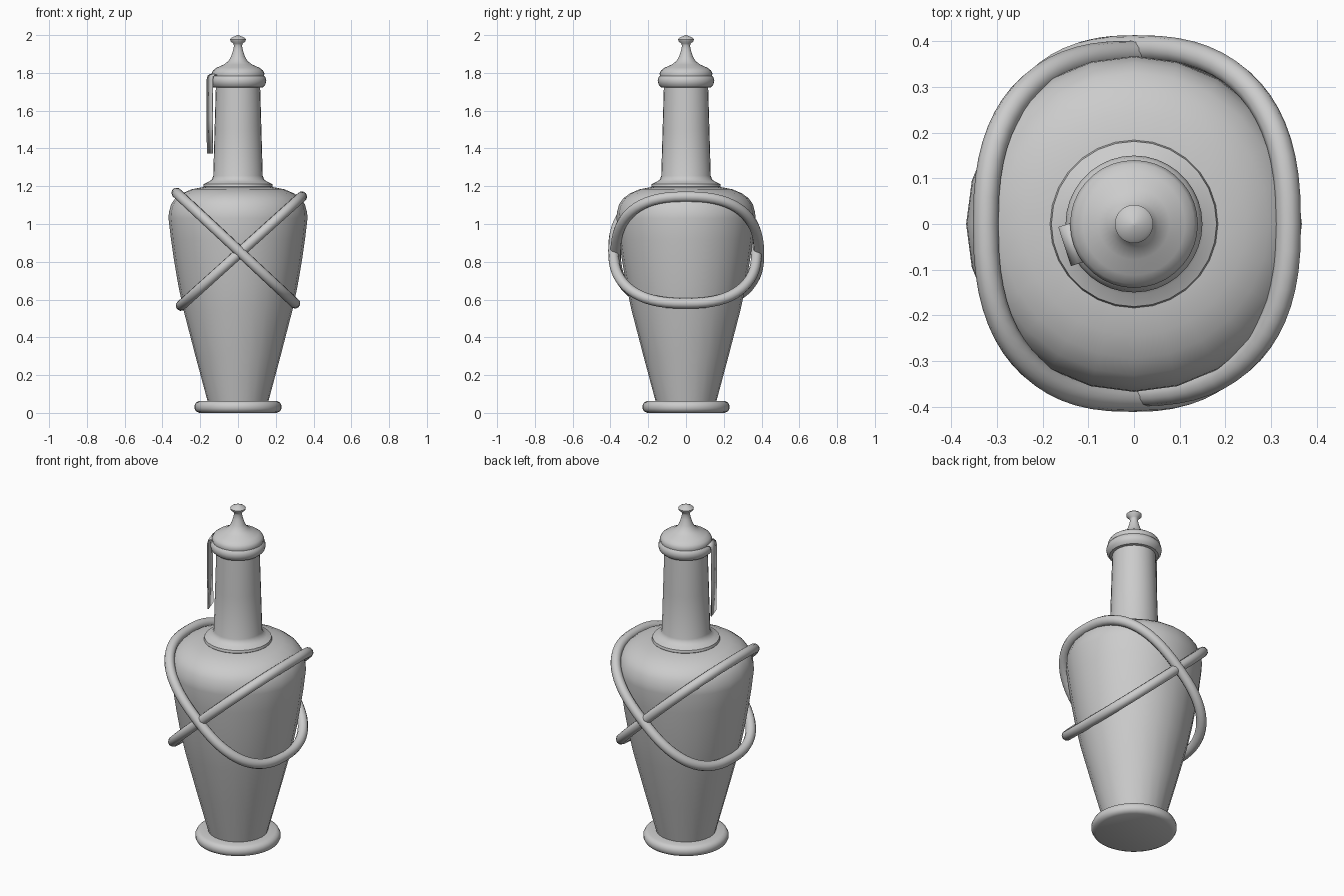
import bpy, bmesh, math
from mathutils import Vector

if "Cube" in bpy.data.objects:
    bpy.data.objects.remove(bpy.data.objects["Cube"])


def finish(obj, angle=40):
    bpy.ops.object.select_all(action='DESELECT')
    obj.select_set(True)
    bpy.context.view_layer.objects.active = obj
    bpy.ops.object.shade_smooth_by_angle(angle=math.radians(angle))


def make(name, bm, angle=40):
    bmesh.ops.recalc_face_normals(bm, faces=bm.faces)
    me = bpy.data.meshes.new(name)
    bm.to_mesh(me)
    bm.free()
    obj = bpy.data.objects.new(name, me)
    bpy.context.collection.objects.link(obj)
    finish(obj, angle)
    return obj


def lathe(name, profile, segs=28):
    """Revolve (radius, z) points round z; open ends are capped."""
    bm = bmesh.new()
    rings = []
    for r, z in profile:
        rings.append([bm.verts.new((r * math.sin(2 * math.pi * i / segs),
                                    r * math.cos(2 * math.pi * i / segs), z))
                      for i in range(segs)])
    for a, b in zip(rings, rings[1:]):
        for i in range(segs):
            j = (i + 1) % segs
            bm.faces.new((a[i], a[j], b[j], b[i]))
    bm.faces.new(rings[0])
    bm.faces.new(rings[-1])
    return make(name, bm)


# Foot disc with rounded rim
lathe("foot", [(0.205, 0.0), (0.222, 0.008), (0.23, 0.022), (0.23, 0.04),
               (0.222, 0.055), (0.205, 0.063), (0.15, 0.063)], 40)

# Tapering body with rounded shoulder
lathe("body", [(0.158, 0.05), (0.225, 0.3), (0.29, 0.55), (0.317, 0.68),
               (0.339, 0.81), (0.355, 0.92), (0.368, 1.03), (0.366, 1.06),
               (0.354, 1.105), (0.331, 1.137), (0.295, 1.163),
               (0.245, 1.184), (0.17, 1.198)], 24)

# Neck with flared collar
lathe("neck", [(0.175, 1.185), (0.184, 1.198), (0.181, 1.212),
               (0.155, 1.224), (0.138, 1.236), (0.131, 1.255),
               (0.124, 1.5), (0.117, 1.735)], 28)

# Lid: rounded rim, dome, spire and knob
lathe("lid", [(0.115, 1.722), (0.132, 1.724), (0.145, 1.738), (0.15, 1.758),
              (0.146, 1.775), (0.138, 1.784), (0.14, 1.798), (0.132, 1.814),
              (0.112, 1.828), (0.078, 1.843), (0.053, 1.86), (0.037, 1.885),
              (0.026, 1.92), (0.021, 1.945), (0.025, 1.955), (0.04, 1.968),
              (0.042, 1.978), (0.034, 1.986), (0.004, 2.0)], 36)


# Two tilted rope loops crossing at front and back
def rope(name, x_high, z_high, x_low, z_low, y_front, y_back, radius=0.028):
    n = 64
    curve = bpy.data.curves.new(name, 'CURVE')
    curve.dimensions = '3D'
    curve.bevel_depth = radius
    curve.bevel_resolution = 3
    sp = curve.splines.new('POLY')
    sp.points.add(n - 1)
    sp.use_cyclic_u = True
    for i, p in enumerate(sp.points):
        t = 2 * math.pi * i / n
        c, s = math.cos(t), math.sin(t)
        u = math.copysign(abs(c) ** 0.8, c)
        v = math.copysign(abs(s) ** 0.8, s)
        x = u * (abs(x_high) if u > 0 else abs(x_low)) * math.copysign(1, x_high)
        y = v * (y_back if v > 0 else y_front)
        z = z_low + (z_high - z_low) * (x - x_low) / (x_high - x_low)
        p.co = (x, y, z, 1)
    tmp = bpy.data.objects.new(name + "_curve", curve)
    bpy.context.collection.objects.link(tmp)
    dg = bpy.context.evaluated_depsgraph_get()
    me = bpy.data.meshes.new_from_object(tmp.evaluated_get(dg))
    obj = bpy.data.objects.new(name, me)
    bpy.context.collection.objects.link(obj)
    bpy.data.objects.remove(tmp)
    finish(obj, 60)


rope("rope_left", -0.325, 1.165, 0.302, 0.58, 0.384, 0.374)
rope("rope_right", 0.338, 1.145, -0.302, 0.568, 0.372, 0.386)

# Thin ribbon draped from the lid
ang = math.radians(198)
out = Vector((math.cos(ang), math.sin(ang), 0))
side = Vector((-math.sin(ang), math.cos(ang), 0))
path = [(0.122, 1.787), (0.142, 1.79), (0.152, 1.784), (0.157, 1.765),
        (0.157, 1.55), (0.156, 1.373)]
bm = bmesh.new()
rows = [[bm.verts.new(out * r + side * w + Vector((0, 0, z)))
         for w in (-0.045, 0.045)] for r, z in path]
for a, b in zip(rows, rows[1:]):
    bm.faces.new((a[0], a[1], b[1], b[0]))
ribbon = make("ribbon", bm)
mod = ribbon.modifiers.new("thickness", 'SOLIDIFY')
mod.thickness = 0.006
mod.offset = 0
